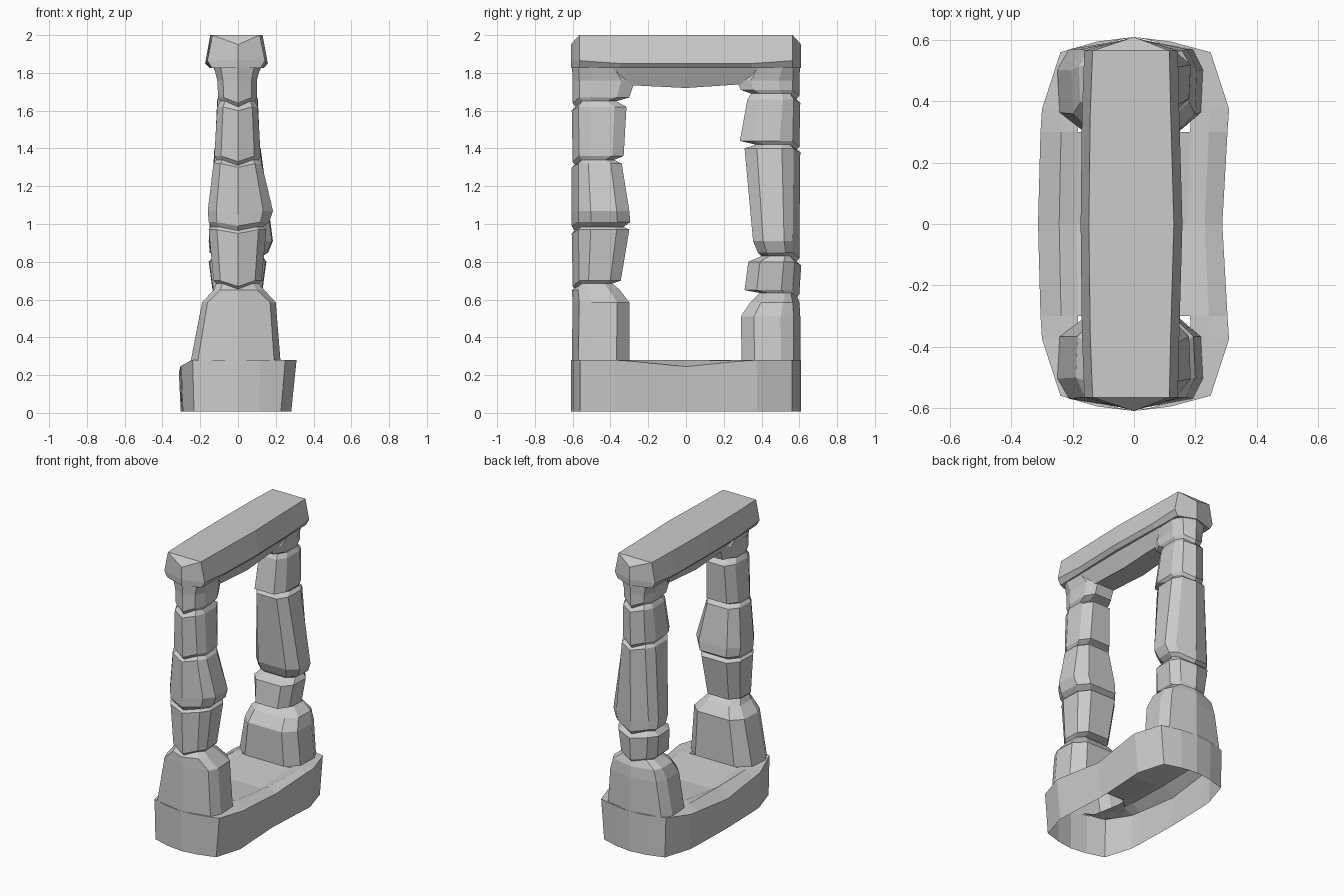
import bpy, bmesh


def loft(name, rows, closed=True, cap_start=False, cap_end=False, skip=lambda r, c: False):
    """Skin a list of point rows into one flat-shaded object."""
    bm = bmesh.new()
    vs = [[bm.verts.new(p) for p in row] for row in rows]
    n = len(rows[0])
    for r in range(len(rows) - 1):
        for c in range(n if closed else n - 1):
            if not skip(r, c):
                d = (c + 1) % n
                bm.faces.new((vs[r][c], vs[r][d], vs[r + 1][d], vs[r + 1][c]))
    if cap_start:
        bm.faces.new(vs[0][::-1])
    if cap_end:
        bm.faces.new(vs[-1])
    bmesh.ops.remove_doubles(bm, verts=bm.verts[:], dist=0.0005)
    bmesh.ops.recalc_face_normals(bm, faces=bm.faces[:])
    me = bpy.data.meshes.new(name)
    bm.to_mesh(me)
    bm.free()
    ob = bpy.data.objects.new(name, me)
    bpy.context.collection.objects.link(ob)
    return ob


# Base: hollow plinth, open below and under the pillars, with a sagging floor
base_rows = []
for y, xl, xr, edge in [
        (-.61, 0, 0, .28), (-.595, -.12, .12, .28), (-.56, -.24, .25, .28),
        (-.375, -.30, .31, .28), (-.30, -.305, .305, .275), (0, -.313, .288, .245),
        (.30, -.305, .305, .275), (.375, -.30, .31, .28), (.56, -.24, .25, .28),
        (.595, -.12, .12, .28), (.61, 0, 0, .28)]:
    mid = .253 if y == 0 else .28
    base_rows.append([
        (xl * .97, y, .008), (xl, y, edge - (.03 if abs(y) < .5 else 0)),
        (xl * .78, y, .28), (xl * .6, y, mid), (xr * .6, y, mid),
        (xr * .8, y, .28), (xr, y, edge), (xr * .91, y, .008)])
loft("base", base_rows, closed=False,
     skip=lambda r, c: c == 3 and r not in (4, 5))


# Pillars: stacked worn stones with a ridged outer face and chamfered inner edge
def pillar(name, side, stones):
    rows = []
    for z, xl, xr, inner, outer, sag in stones:
        depth = outer - inner
        f = .85 if z < .6 else .72
        ring = [(0, outer, z - sag), (xr * f, outer - .035, z),
                (xr, outer - .33 * depth, z), (xr * .97, inner + .22 * depth, z),
                (xr * .62, inner, z), (xl * .62, inner, z),
                (xl * .97, inner + .22 * depth, z), (xl, outer - .33 * depth, z),
                (xl * f, outer - .035, z)]
        rows.append([(x, side * y, h) for x, y, h in ring])
    loft(name, rows, cap_end=True)


# each stone ring: height, left, right, inner depth, outer depth, ridge sag
pillar("front_pillar", -1, [
    (.275, -.25, .225, .30, .605, .01), (.585, -.19, .20, .30, .60, 0),
    (.65, -.13, .14, .35, .605, .0), (.685, -.115, .11, .39, .585, .03),
    (.70, -.13, .125, .345, .60, .03), (.97, -.155, .15, .30, .605, .02),
    (.985, -.14, .135, .33, .59, .02), (1.01, -.155, .165, .295, .605, .02),
    (1.07, -.16, .185, .30, .605, .02), (1.32, -.13, .125, .34, .605, .02),
    (1.34, -.115, .11, .38, .585, .03), (1.36, -.125, .12, .33, .60, .03),
    (1.62, -.11, .105, .315, .605, .02), (1.65, -.095, .09, .37, .585, .03),
    (1.67, -.105, .10, .30, .60, .03), (1.76, -.11, .10, .27, .60, 0),
    (1.86, -.135, .125, .34, .605, 0)])
pillar("back_pillar", 1, [
    (.275, -.25, .225, .295, .605, .01), (.51, -.205, .205, .29, .605, 0),
    (.585, -.18, .185, .34, .60, 0), (.635, -.12, .12, .39, .59, .02),
    (.65, -.135, .13, .31, .60, .02), (.80, -.155, .15, .33, .61, .02),
    (.83, -.125, .13, .40, .585, .03), (.85, -.15, .16, .38, .60, .03),
    (.91, -.155, .185, .355, .60, .02), (1.40, -.125, .12, .31, .605, .02),
    (1.42, -.11, .10, .37, .585, .03), (1.44, -.12, .115, .285, .60, .03),
    (1.66, -.11, .105, .325, .605, .02), (1.69, -.095, .09, .345, .585, .03),
    (1.71, -.105, .10, .29, .60, .03), (1.76, -.11, .10, .27, .60, 0),
    (1.86, -.135, .125, .34, .605, 0)])

# Lintel: beam with sloped shoulders, pointed ends and chipped end corners
lintel_rows = []
for y, xl, xr, top in [(-.61, 0, 0, 1.95), (-.565, -.135, .115, 2.0), (-.35, -.143, .12, 2.0),
                       (0, -.147, .13, 2.0), (.35, -.143, .12, 2.0),
                       (.565, -.135, .115, 2.0), (.61, 0, 0, 1.95)]:
    w = 1 if xr else 0
    lip = 1.85 if abs(y) < .5 else 1.865
    lintel_rows.append([
        (xl, y, top), (xr, y, top), (xr + .028 * w, y, lip),
        (xr * 1.05, y, 1.825), (xl * 1.02, y, 1.825), (xl - .027 * w, y, lip)])
loft("lintel", lintel_rows)

# Tapered underside of the lintel between the pillars
loft("lintel_underside", [
    [(-.13, -.40, 1.835), (.12, -.40, 1.835), (.125, 0, 1.835),
     (.12, .40, 1.835), (-.13, .40, 1.835), (-.135, 0, 1.835)],
    [(-.07, -.30, 1.735), (.07, -.30, 1.735), (.075, 0, 1.72),
     (.07, .30, 1.74), (-.07, .30, 1.74), (-.075, 0, 1.72)]],
    cap_end=True)
